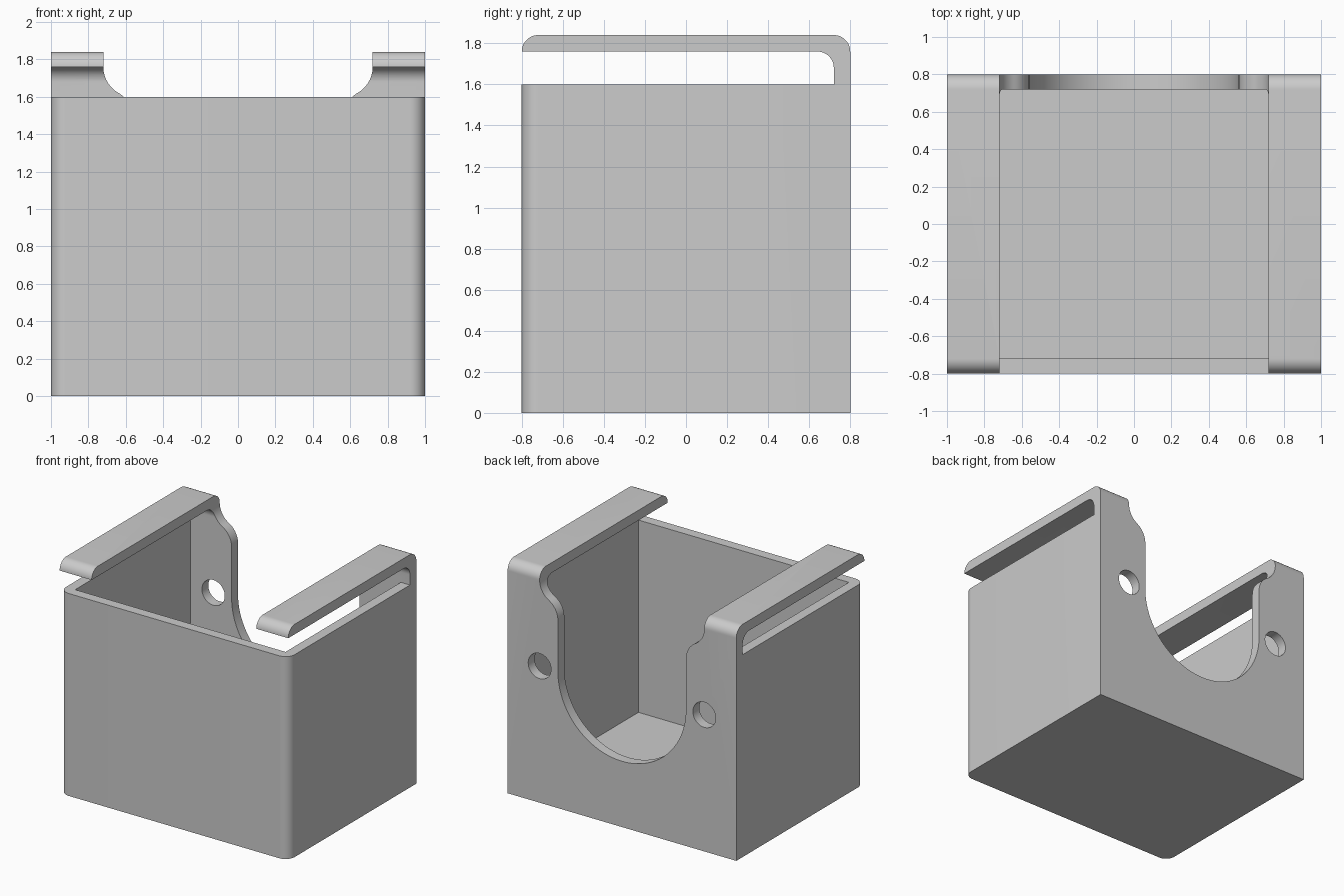
import bpy, bmesh
from math import sin, cos, pi, radians

if "Cube" in bpy.data.objects:
    bpy.data.objects.remove(bpy.data.objects["Cube"])

T = 0.08            # wall thickness, also the radius of the rounded edges
RIM, TOP = 1.6, 1.84

grey = bpy.data.materials.new("light grey")
grey.use_nodes = True
colour = (0.6, 0.6, 0.6, 1)
grey.diffuse_color = colour
grey.node_tree.nodes["Principled BSDF"].inputs["Base Color"].default_value = colour


def arc(cx, cy, r, start, end, steps=12):
    angles = [radians(start + (end - start) * i / steps) for i in range(steps + 1)]
    return [(cx + r * cos(a), cy + r * sin(a)) for a in angles]


def prism(name, profile, axis, low, high):
    """Extrude a profile along x (points are y, z) or along y (points are x, z)."""
    def place(u, v, d):
        return (d, u, v) if axis == "x" else (u, d, v)
    bm = bmesh.new()
    face = bm.faces.new([bm.verts.new(place(u, v, low)) for u, v in profile])
    ext = bmesh.ops.extrude_face_region(bm, geom=[face])
    for v in ext["geom"]:
        if isinstance(v, bmesh.types.BMVert):
            v.co["xyz".index(axis)] = high
    bmesh.ops.recalc_face_normals(bm, faces=bm.faces)
    mesh = bpy.data.meshes.new(name)
    bm.to_mesh(mesh)
    bm.free()
    obj = bpy.data.objects.new(name, mesh)
    bpy.context.collection.objects.link(obj)
    mesh.materials.append(grey)
    return obj


def box_profile(u0, u1, v0, v1):
    return [(u0, v0), (u1, v0), (u1, v1), (u0, v1)]


# Solid block with a rounded overhanging strap along the top
side = [(-0.8, 0), (0.8, 0)]
side += arc(0.8 - T, TOP - T, T, 0, 90)
side += arc(-0.8 + T, TOP - T, T, 90, 180)
side += arc(0.8 - 2 * T, TOP - 2 * T, T, 90, 0)
side += [(0.8 - T, RIM), (-0.8, RIM)]
body = prism("open_box_with_straps", side, "x", -1, 1)

# Round the two upright front edges
bm = bmesh.new()
bm.from_mesh(body.data)
front = [e for e in bm.edges
         if all(v.co.y < -0.79 for v in e.verts)
         and abs(e.verts[0].co.z - e.verts[1].co.z) > 1]
bmesh.ops.bevel(bm, geom=front, offset=T, segments=12, profile=0.5, affect="EDGES")
bm.to_mesh(body.data)
bm.free()

# Back opening: round bottom, straight sides, flared shoulders
R, MID = 0.16, 1.08
shoulder_z = TOP - T - 2 * R * sin(pi / 3)
half = arc(0, MID, 0.56, -90, 0, 32)
half += arc(0.56 + R, shoulder_z, R, 180, 120)
half += arc(0.72 - R, TOP - T, R, -60, 0)[1:]
half += [(0.72, 2)]
opening = half + [(-x, z) for x, z in reversed(half[1:])]

cutters = [
    prism("cavity_cutter", box_profile(-0.8 + T, 0.8 - T, T, RIM + 0.04), "x", -1 + T, 1 - T),
    prism("opening_cutter", opening, "y", -0.7, 1),
    prism("strap_gap_cutter", box_profile(-0.72, 0.72, RIM + 0.1, 2), "y", -1, -0.3),
]
# Screw holes through the back wall
for s in (-1, 1):
    cutters.append(prism("hole_cutter", arc(0.72 * s, MID, 0.1, 0, 351, 39), "y", 0.6, 1))

bpy.context.view_layer.objects.active = body
body.select_set(True)
for cutter in cutters:
    mod = body.modifiers.new("cut", "BOOLEAN")
    mod.operation, mod.solver, mod.object = "DIFFERENCE", "EXACT", cutter
    bpy.ops.object.modifier_apply(modifier=mod.name)
    bpy.data.objects.remove(cutter)

bpy.ops.object.shade_smooth_by_angle(angle=radians(30))
